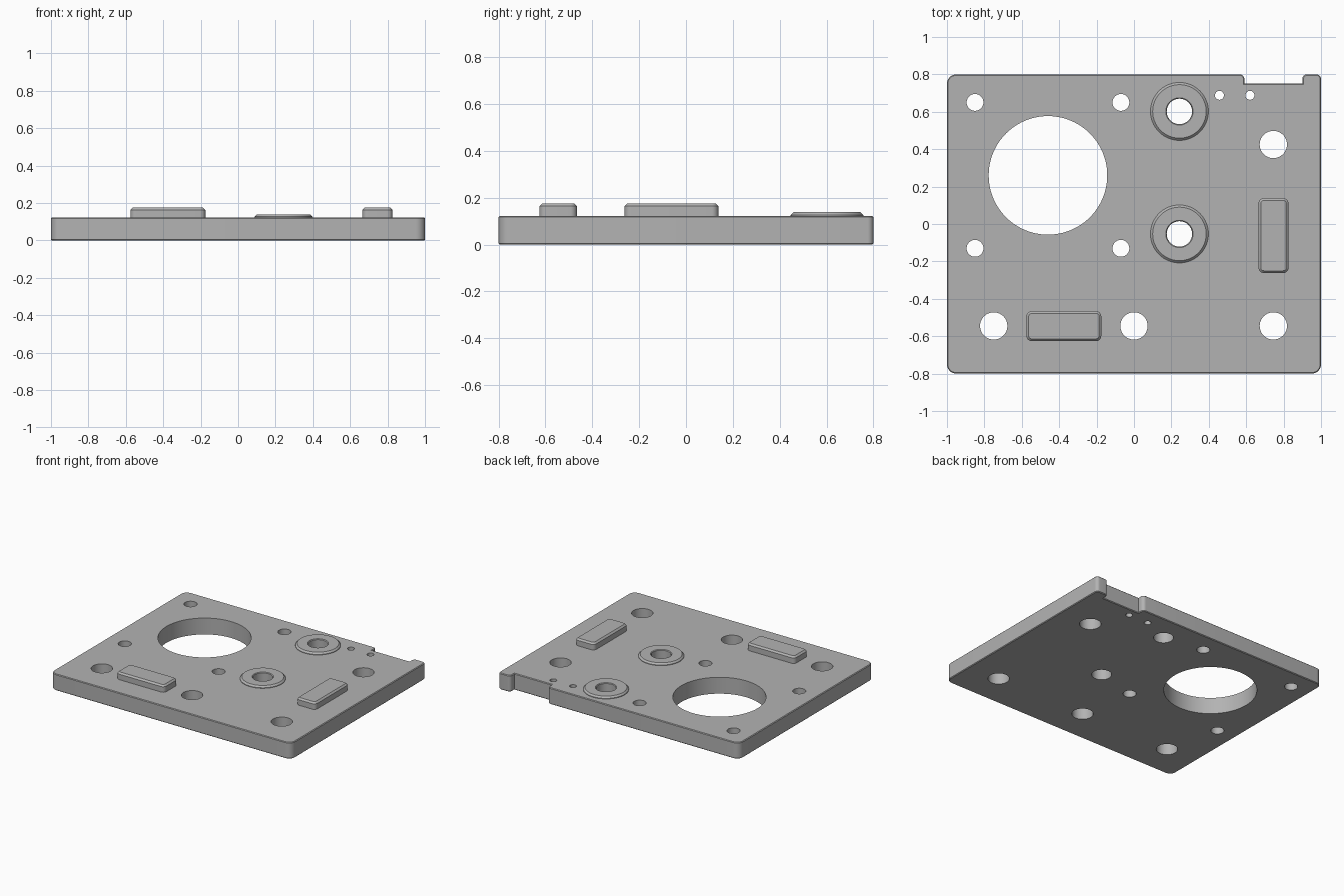
import bpy, bmesh, math
from mathutils import Vector

if "Cube" in bpy.data.objects:
    bpy.data.objects.remove(bpy.data.objects["Cube"], do_unlink=True)

grey = bpy.data.materials.new("machined_grey")
grey.use_nodes = True
grey.diffuse_color = (0.45, 0.45, 0.45, 1)
grey.node_tree.nodes["Principled BSDF"].inputs["Base Color"].default_value = (0.45, 0.45, 0.45, 1)

PLATE = 0.123


def finish(name, bm):
    bmesh.ops.recalc_face_normals(bm, faces=bm.faces)
    mesh = bpy.data.meshes.new(name)
    bm.to_mesh(mesh)
    bm.free()
    mesh.materials.append(grey)
    ob = bpy.data.objects.new(name, mesh)
    bpy.context.collection.objects.link(ob)
    return ob


def smooth(ob):
    bpy.ops.object.select_all(action="DESELECT")
    bpy.context.view_layer.objects.active = ob
    ob.select_set(True)
    bpy.ops.object.shade_smooth_by_angle(angle=math.radians(30))


def rounded(corners, steps=8):
    """Outline points from (x, y, radius) corners."""
    pts = []
    for i, (x, y, r) in enumerate(corners):
        p = Vector((x, y))
        if r == 0:
            pts.append(p)
            continue
        a = (Vector(corners[i - 1][:2]) - p).normalized()
        b = (Vector(corners[(i + 1) % len(corners)][:2]) - p).normalized()
        centre = p + (a + b) * r
        for k in range(steps + 1):
            t = k / steps * math.pi / 2
            pts.append(centre - b * r * math.cos(t) - a * r * math.sin(t))
    return pts


def slab(name, corners, z0, z1, chamfer, both):
    """Extruded outline with chamfered rims."""
    bm = bmesh.new()
    base = bm.faces.new([bm.verts.new((p.x, p.y, z0)) for p in rounded(corners)])
    geo = bmesh.ops.extrude_face_region(bm, geom=[base], use_keep_orig=True)["geom"]
    bmesh.ops.translate(bm, verts=[g for g in geo if isinstance(g, bmesh.types.BMVert)],
                        vec=(0, 0, z1 - z0))
    levels = (z0, z1) if both else (z1,)
    rim = [e for e in bm.edges
           if any(all(abs(v.co.z - z) < 1e-5 for v in e.verts) for z in levels)]
    bmesh.ops.recalc_face_normals(bm, faces=bm.faces)
    bmesh.ops.bevel(bm, geom=rim, offset=chamfer, segments=1, affect="EDGES")
    return finish(name, bm)


def lathe(name, x, y, profile, sides=64):
    """Closed (radius, z) profile turned around a vertical axis."""
    bm = bmesh.new()
    rings = []
    for k in range(sides):
        t = math.tau * k / sides
        rings.append([bm.verts.new((x + r * math.cos(t), y + r * math.sin(t), z))
                      for r, z in profile])
    n = len(profile)
    for k in range(sides):
        a, b = rings[k], rings[(k + 1) % sides]
        for j in range(n):
            bm.faces.new((a[j], b[j], b[(j + 1) % n], a[(j + 1) % n]))
    return finish(name, bm)


# Base plate with a notch in the back edge
plate = slab("base_plate", [
    (-1, -0.8, 0.05), (1, -0.8, 0.05), (1, 0.8, 0.025), (0.9, 0.8, 0.025),
    (0.9, 0.75, 0), (0.59, 0.75, 0), (0.59, 0.8, 0.025), (-1, 0.8, 0.05)],
    0, PLATE, 0.005, True)

# Through holes: motor bore, motor screws, mounting holes, shafts, pins
bosses = [(0.243, 0.602), (0.243, -0.053)]
holes = [(-0.46, 0.26, 0.317)]
holes += [(x, y, 0.045) for x in (-0.85, -0.07) for y in (0.65, -0.13)]
holes += [(x, y, 0.073) for x, y in
          ((-0.75, -0.545), (0, -0.545), (0.745, -0.545), (0.745, 0.425))]
holes += [(x, y, 0.068) for x, y in bosses]
holes += [(x, 0.688, 0.024) for x in (0.457, 0.62)]

bm = bmesh.new()
for x, y, r in holes:
    made = bmesh.ops.create_cone(bm, cap_ends=True, segments=96 if r > 0.2 else 40,
                                 radius1=r, radius2=r, depth=0.4)
    bmesh.ops.translate(bm, verts=made["verts"], vec=(x, y, PLATE / 2))
cutter = finish("hole_cutter", bm)
cutter.hide_render = True
mod = plate.modifiers.new("holes", "BOOLEAN")
mod.operation, mod.solver, mod.object = "DIFFERENCE", "EXACT", cutter
bpy.context.view_layer.objects.active = plate
bpy.ops.object.modifier_apply(modifier="holes")
bpy.data.objects.remove(cutter, do_unlink=True)
smooth(plate)

# Raised rings around the shaft holes
for label, (x, y) in zip(("back", "front"), bosses):
    smooth(lathe(label + "_shaft_boss", x, y, [
        (0.068, PLATE - 0.01), (0.155, PLATE - 0.01), (0.155, PLATE + 0.004),
        (0.143, 0.139), (0.073, 0.139), (0.068, 0.134)]))

# Raised rectangular pads
for name, x, y, w, d in (("front_pad", -0.375, -0.546, 0.2, 0.08),
                         ("left_pad", 0.746, -0.062, 0.08, 0.2)):
    outline = [(x + sx * w, y + sy * d, 0.028)
               for sx, sy in ((-1, -1), (1, -1), (1, 1), (-1, 1))]
    smooth(slab(name, outline, PLATE - 0.01, 0.176, 0.012, False))
